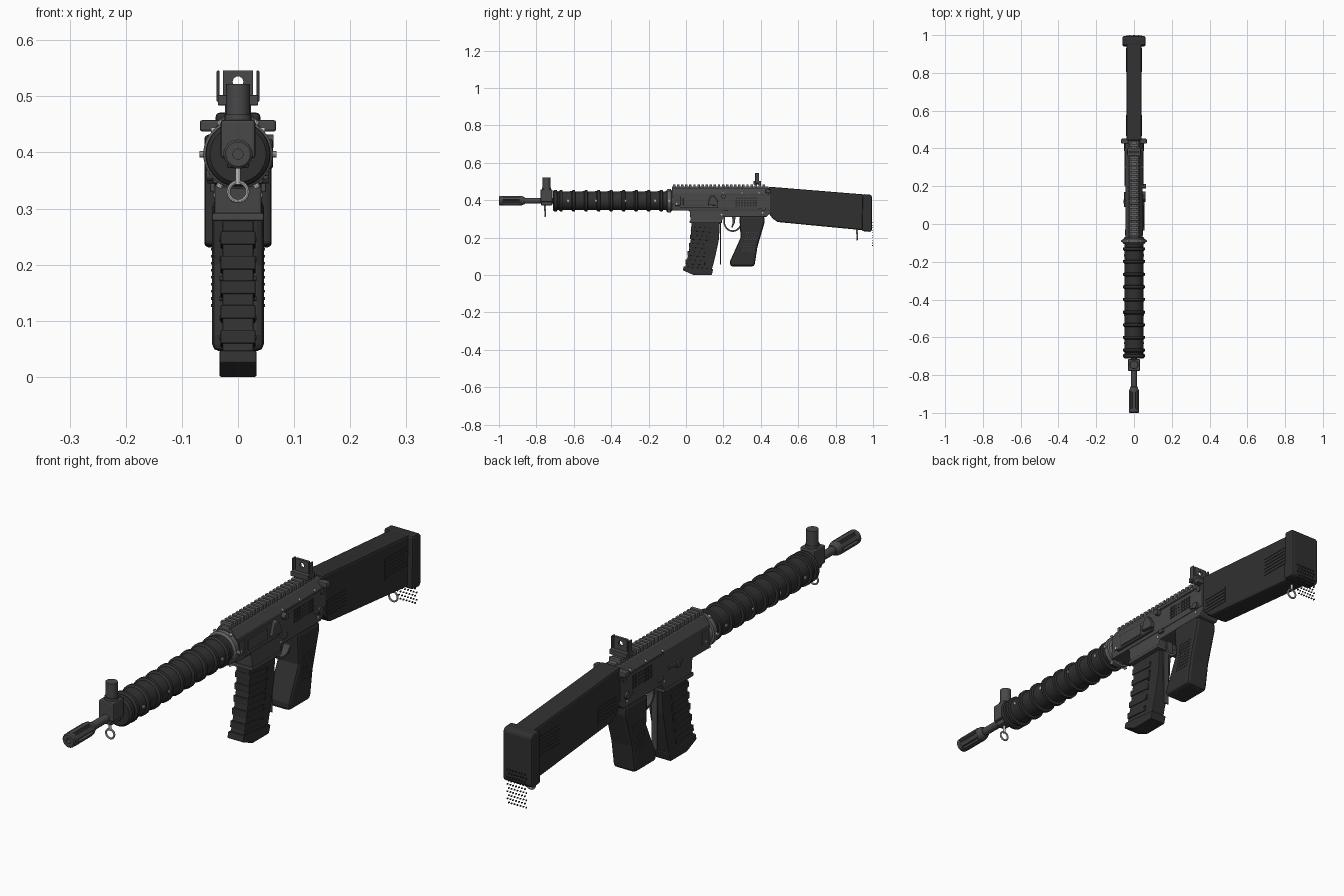
import bpy, bmesh, math
from mathutils import Vector, Matrix

if "Cube" in bpy.data.objects:
    bpy.data.objects.remove(bpy.data.objects["Cube"])

def mat(name, v):
    m = bpy.data.materials.new(name)
    m.diffuse_color = (v, v, v * 1.04, 1)
    m.use_nodes = True
    m.node_tree.nodes["Principled BSDF"].inputs["Base Color"].default_value = m.diffuse_color
    return m

STEEL, BLACK, RAIL, SILVER = mat("steel", .065), mat("polymer", .03), mat("rail_grey", .12), mat("silver", .5)

def finish(bm, name, m, bevel=0, smooth=False, seg=2):
    bmesh.ops.recalc_face_normals(bm, faces=bm.faces)
    me = bpy.data.meshes.new(name)
    bm.to_mesh(me)
    bm.free()
    ob = bpy.data.objects.new(name, me)
    bpy.context.collection.objects.link(ob)
    me.materials.append(m)
    if bevel:
        b = ob.modifiers.new("bevel", 'BEVEL')
        b.width, b.segments, b.limit_method, b.angle_limit = bevel, seg, 'ANGLE', math.radians(35)
    if smooth:
        bpy.ops.object.select_all(action='DESELECT')
        ob.select_set(True)
        bpy.context.view_layer.objects.active = ob
        bpy.ops.object.shade_smooth_by_angle(angle=math.radians(35))
    return ob

def add_box(bm, x0, x1, y0, y1, z0, z1):
    c = Vector(((x0 + x1) / 2, (y0 + y1) / 2, (z0 + z1) / 2))
    bmesh.ops.create_cube(bm, size=1, matrix=Matrix.Translation(c) @ Matrix.Diagonal((x1 - x0, y1 - y0, z1 - z0, 1)))

def boxes(name, m, items, bevel=0):
    bm = bmesh.new()
    for b in items:
        add_box(bm, *b)
    return finish(bm, name, m, bevel)

def prism(name, m, pts, x0, x1, bevel=0, seg=2):
    # side profile in (y, z), extruded across x
    bm = bmesh.new()
    f = bm.faces.new([bm.verts.new((x0, y, z)) for y, z in pts])
    g = bmesh.ops.extrude_face_region(bm, geom=[f])['geom']
    bmesh.ops.translate(bm, vec=(x1 - x0, 0, 0), verts=[v for v in g if isinstance(v, bmesh.types.BMVert)])
    return finish(bm, name, m, bevel, seg=seg)

def loft_y(name, m, pts, y0, y1, bevel=0):
    # cross-section in (x, z), extruded along y
    ob = prism(name, m, pts, y0, y1, bevel)
    ob.data.transform(Matrix(((0, 1, 0, 0), (1, 0, 0, 0), (0, 0, 1, 0), (0, 0, 0, 1))))
    ob.data.flip_normals()
    return ob

def lathe(name, m, prof, zc, n=32):
    # (y, radius) profile turned about the bore axis
    bm = bmesh.new()
    rings = [[bm.verts.new((r * math.sin(2 * math.pi * i / n), y, zc + r * math.cos(2 * math.pi * i / n)))
              for i in range(n)] for y, r in prof]
    for a, b in zip(rings, rings[1:]):
        for i in range(n):
            bm.faces.new((a[i], a[(i + 1) % n], b[(i + 1) % n], b[i]))
    bm.faces.new(rings[0])
    bm.faces.new(rings[-1])
    return finish(bm, name, m, smooth=True)

def pins(name, m, items, axis='X', n=14):
    # short cylinders: centre, radius, length
    bm = bmesh.new()
    rot = {'X': Matrix.Rotation(math.pi / 2, 4, 'Y'), 'Y': Matrix.Rotation(math.pi / 2, 4, 'X'), 'Z': Matrix()}[axis]
    for c, r, l in items:
        bmesh.ops.create_cone(bm, cap_ends=True, segments=n, radius1=r, radius2=r, depth=l,
                              matrix=Matrix.Translation(c) @ rot)
    return finish(bm, name, m, smooth=True)

def ring(name, m, loc, R, r, rot):
    bpy.ops.mesh.primitive_torus_add(location=loc, rotation=rot, major_radius=R, minor_radius=r,
                                     major_segments=24, minor_segments=8)
    ob = bpy.context.object
    ob.name = name
    ob.data.materials.append(m)
    bpy.ops.object.shade_smooth_by_angle()

def cut(ob, cutter):
    cutter.hide_render = True
    cutter.hide_set(True)
    b = ob.modifiers.new("cut", 'BOOLEAN')
    b.object, b.solver = cutter, 'EXACT'

ZB = .397
# Barrel, flash hider
lathe("barrel", STEEL, [(-.9, .015), (-.7, .015), (-.7, .02), (-.6, .02)], ZB)
lathe("flash_hider", STEEL, [(-.97, .009), (-1, .009), (-1, .022), (-.996, .026), (-.978, .026), (-.978, .019),
      (-.89, .019), (-.89, .026), (-.878, .025), (-.862, .018), (-.86, .014)], ZB, 24)
bm = bmesh.new()
for i in range(6):
    b = bmesh.ops.create_cube(bm, size=1, matrix=Matrix.Translation((0, 0, ZB)) @ Matrix.Rotation(i * math.pi / 3, 4, 'Y')
                              @ Matrix.Translation((0, -.935, .021)) @ Matrix.Diagonal((.016, .1, .009, 1)))
finish(bm, "flash_hider_bars", STEEL)

# Front sight block and post
boxes("front_sight_block", STEEL, [(-.031, .031, -.778, -.715, .39, .458), (-.02, .02, -.775, -.715, .372, .4)], .005)
pins("front_sight_post", STEEL, [((0, -.745, .485), .021, .074), ((0, -.745, .463), .024, .01)], 'Z', 20)
ring("front_sling_ring", SILVER, (0, -.753, .33), .017, .0035, (math.pi / 2, 0, 0))
pins("front_sling_stud", SILVER, [((0, -.753, .358), .005, .03)], 'Z')

# Ribbed round handguard
prof = [(-.712, .03), (-.712, .05), (-.705, .057), (-.69, .057), (-.688, .05)]
for i in range(9):
    y = -.665 + i * .067
    prof += [(y - .014, .051), (y - .008, .058), (y + .004, .058), (y + .006, .049)]
prof += [(-.1, .052), (-.1, .03)]
lathe("handguard", BLACK, prof, ZB, 36)
lathe("handguard_collar", RAIL, [(-.105, .04), (-.105, .055), (-.098, .062), (-.08, .062), (-.078, .055), (-.07, .05)], ZB)
sc = []
for y in (-.63, -.48, -.325, -.165):
    sc += [((0, y, ZB), .006, .106)]
pins("handguard_screws", SILVER, sc)
bm = bmesh.new()
for i in range(6):
    a = math.radians(30 + 60 * i)
    p = Vector((.061 * math.sin(a), -.09, ZB + .061 * math.cos(a)))
    bmesh.ops.create_cone(bm, cap_ends=True, segments=10, radius1=.006, radius2=.006, depth=.016,
                          matrix=Matrix.Translation(p) @ Matrix.Rotation(a, 4, 'Y'))
finish(bm, "collar_screws", SILVER)

# Upper receiver with chamfered top, lower receiver with magazine well
half = [(.044, .345), (.046, .36), (.046, .435), (.026, .466)]
loft_y("upper_receiver", STEEL, half + [(-x, z) for x, z in reversed(half)], -.075, .45, .002)
prism("lower_receiver", STEEL, [(-.01, .355), (.02, .34), (.025, .285), (.19, .285), (.2, .31), (.43, .31), (.45, .33), (.45, .37), (0, .37)],
      -.042, .042, .004)
boxes("magazine_well_lip", STEEL, [(-.046, .046, .02, .192, .278, .292)], .003)

# Top rail teeth
teeth = [(-.016, .016, -.075, .44, .46, .474)]
teeth += [(-.023, .023, -.07 + i * .0218, -.057 + i * .0218, .466, .484) for i in range(23)]
boxes("top_rail", RAIL, teeth, .001)

# Rear sight: base, ears, holed plate
boxes("rear_sight_base", STEEL, [(-.036, .036, .36, .402, .484, .502), (-.038, -.033, .37, .39, .49, .546),
      (.033, .038, .37, .39, .49, .546)], .002)
plate = boxes("rear_sight_plate", STEEL, [(-.027, .027, .376, .386, .495, .546)])
cut(plate, pins("sight_hole_cutter", STEEL, [((0, .381, .526), .0095, .06)], 'Y', 20))

# Charging handle, ejection cover, deflector, controls
boxes("charging_handle", STEEL, [(-.068, .068, .425, .452, .437, .458), (-.02, .02, .39, .45, .44, .462)], .005)
boxes("ejection_cover", STEEL, [(.04, .05, -.03, .155, .365, .422), (.04, .053, -.015, .1, .372, .412),
      (.04, .055, -.035, .17, .358, .366)], .002)
prism("shell_deflector", STEEL, [(.115, .375), (.13, .42), (.15, .425), (.172, .39), (.172, .37)], .04, .062, .004)
pins("bolt_assist", STEEL, [((.052, .2, .42), .012, .022), ((-.05, .12, .36), .011, .012)])
boxes("control_levers", STEEL, [(-.053, .053, .385, .425, .352, .362), (-.05, .05, .2, .225, .33, .345),
      (-.052, -.04, .09, .17, .36, .372)], .002)
pins("selector_pivots", STEEL, [((0, .415, .357), .013, .108), ((0, .43, .42), .01, .1)])
pins("receiver_pins", SILVER, [((0, y, z), .0045, .096) for y, z in
     ((-.05, .38), (.3, .44), (.2, .44), (.39, .44))] + [((0, y, z), .0045, .088) for y, z in ((.19, .323), (.41, .332))])
boxes("receiver_grille", BLACK, [(s * .046 - .0015, s * .046 + .0015, .265 + i * .015, .275 + i * .015, .367 + j * .013, .376 + j * .013)
      for s in (-1, 1) for i in range(8) for j in range(4)])
boxes("receiver_side_bars", STEEL, [(-.049, .049, .2, .44, .428, .434), (-.048, .048, -.06, -.03, .37, .42)], .001)

# Curved magazine with side ribs and base plate
front = [(.03, .3), (.027, .2), (.012, .11), (-.008, .03)]
back = [(.136, .02), (.157, .1), (.176, .19), (.182, .3)]
prism("magazine", BLACK, front + back, -.028, .028, .003)
for k in range(5):
    z = .06 + k * .044
    d = .03 - 1.0 * (.26 - min(z, .26)) ** 1.65 * .42
    prism(f"magazine_rib_{k}", BLACK, [(d - .004, z), (d + .1, z - .008), (d + .1, z + .014), (d - .002, z + .024)], -.031, .031, .002)
pins("magazine_rivets", BLACK, [((0, .13 - .04 * ((.26 - z) / .22) ** 1.5, z), .0045, .066) for z in (.07, .105, .14, .175, .21, .245)])
prism("magazine_base", BLACK, [(-.017, .025), (-.012, .047), (.146, .03), (.137, 0), (.04, 0)], -.033, .033, .003)
boxes("magazine_rear_strip", STEEL, [(-.012, .012, .183, .187, .055, .29)])

# Pistol grip with textured sides
prism("grip", BLACK, [(.285, .315), (.292, .2), (.236, .075), (.236, .046), (.366, .046), (.382, .15), (.42, .28), (.42, .315)],
      -.046, .046, .012, 2)
bm = bmesh.new()
for s in (-1, 1):
    for j in range(9):
        for i in range(6):
            z = .125 + j * .0125
            y = .3 + i * .0115 + (z - .125) * .2
            add_box(bm, s * .0465 - .002, s * .0465 + .002, y, y + .005, z, z + .005)
finish(bm, "grip_texture", STEEL)

# Trigger guard and trigger
arc = [(.25 + .05 * math.cos(a), .285 - .055 * math.sin(a)) for a in [math.pi * i / 12 for i in range(13)]]
inner = [(.25 + .042 * math.cos(a), .285 - .046 * math.sin(a)) for a in [math.pi * i / 12 for i in range(12, -1, -1)]]
prism("trigger_guard", STEEL, [(.3, .32)] + arc + [(.2, .32), (.208, .32)] + inner + [(.292, .32)], -.013, .013)
prism("trigger", STEEL, [(.245, .32), (.265, .32), (.262, .28), (.248, .252), (.242, .255), (.25, .283)], -.006, .006)

# Stock and butt pad
prism("stock", BLACK, [(.442, .472), (.96, .43), (.96, .238), (.49, .283), (.465, .3), (.442, .33)], -.04, .04, .008)
prism("butt_pad", BLACK, [(.945, .432), (.985, .43), (.995, .42), (.995, .24), (.985, .23), (.94, .235)], -.06, .06, .01)
boxes("stock_texture", BLACK, [(s * .04 - .002, s * .04 + .002, y0, y1, z0 + k * .0135, z0 + k * .0135 + .01)
      for s in (-1, 1) for y0, y1, z0, n in ((.465, .578, .306, 5), (.806, .932, .316, 6)) for k in range(n)])

# Rear sling ring and dotted pad texture, which hangs below the pad
ring("rear_sling_ring", SILVER, (0, .915, .205), .018, .0035, (math.pi / 2, 0, 0))
pins("rear_sling_stud", SILVER, [((0, .915, .232), .005, .025)], 'Z')
boxes("butt_pad_dots", BLACK, [(x - .002, x + .002, .994, 1.0, z - .002, z + .002)
      for j in range(10) for i in range(7) for x, z in [(-.039 + i * .012 + (j % 2) * .006, .158 + j * .0135)]])
